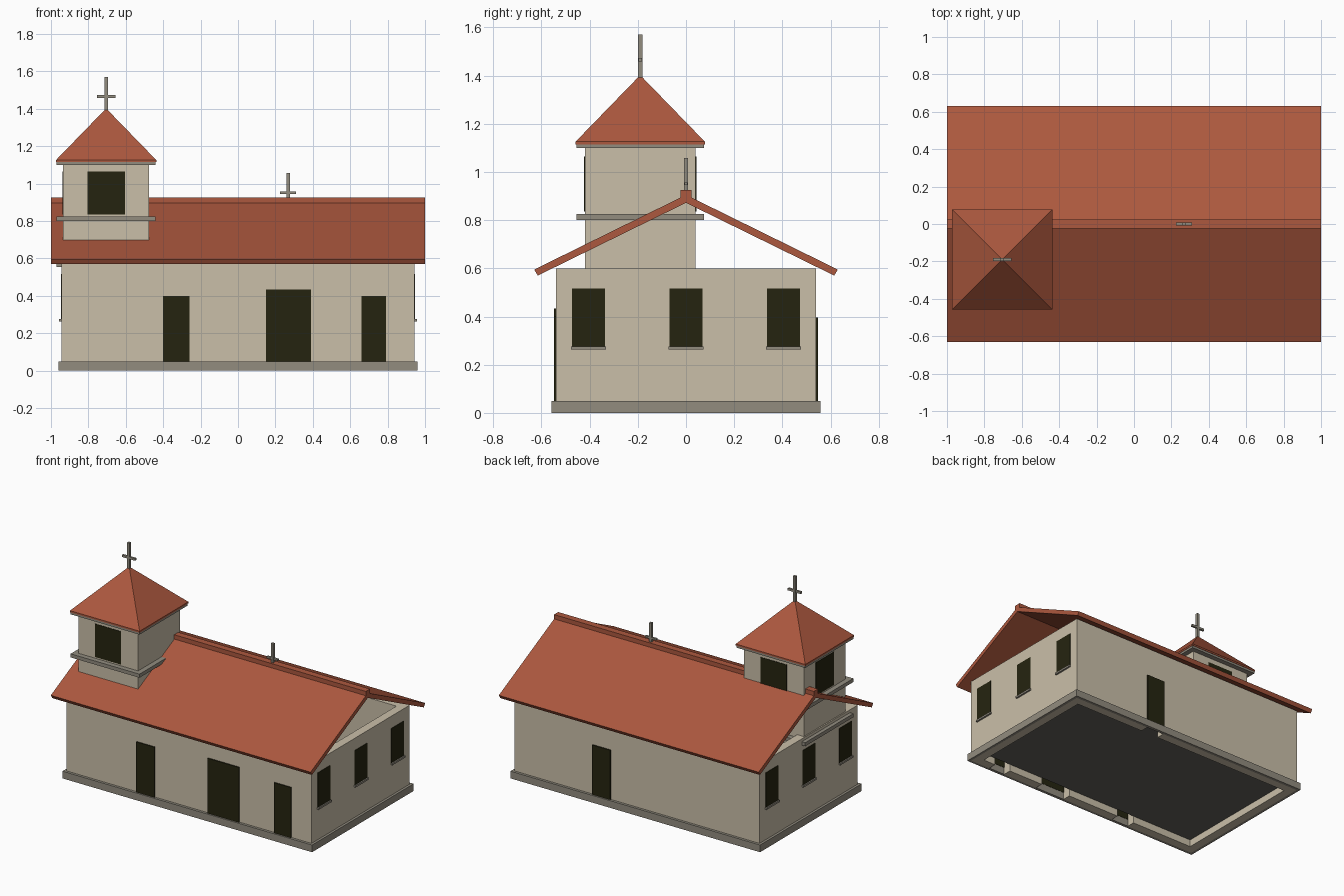
import bpy, bmesh
from mathutils import Vector

cube = bpy.data.objects.get("Cube")
if cube:
    bpy.data.objects.remove(cube, do_unlink=True)


def material(name, rgb):
    linear = [(c / 255 / 12.92 if c < 11 else ((c / 255 + 0.055) / 1.055) ** 2.4) for c in rgb]
    m = bpy.data.materials.new(name)
    m.use_nodes = True
    m.diffuse_color = (*linear, 1)
    m.node_tree.nodes["Principled BSDF"].inputs["Base Color"].default_value = (*linear, 1)
    return m


CREAM = material("cream plaster", (202, 191, 169))
RED = material("red tile", (172, 88, 62))
GREY = material("grey stone", (146, 140, 127))
DARK = material("dark opening", (37, 36, 16))
FLOOR = material("floor grey", (98, 96, 92))


def finish(name, bm, mat):
    bmesh.ops.recalc_face_normals(bm, faces=bm.faces)
    mesh = bpy.data.meshes.new(name)
    bm.to_mesh(mesh)
    bm.free()
    ob = bpy.data.objects.new(name, mesh)
    bpy.context.collection.objects.link(ob)
    if mat:
        mesh.materials.append(mat)
    return ob


def box(name, x, y, z, mat):
    """Box from three (low, high) ranges."""
    bm = bmesh.new()
    bmesh.ops.create_cube(bm, size=1)
    for v in bm.verts:
        v.co = Vector([(lo + hi) / 2 + c * (hi - lo) for c, (lo, hi) in zip(v.co, (x, y, z))])
    return finish(name, bm, mat)


def ring(name, outer, inner, z, mat):
    """Rectangular frame centred on the origin, from two half sizes."""
    bm = bmesh.new()
    corners = [(-1, -1), (1, -1), (1, 1), (-1, 1)]
    loops = [[bm.verts.new((sx * h[0], sy * h[1], height)) for sx, sy in corners]
             for h, height in ((outer, z[0]), (outer, z[1]), (inner, z[1]), (inner, z[0]))]
    for k in range(4):
        a, b = loops[k], loops[(k + 1) % 4]
        for i in range(4):
            j = (i + 1) % 4
            bm.faces.new((a[i], a[j], b[j], b[i]))
    return finish(name, bm, mat)


def extrude_x(name, profile, x, mat):
    """Extrude a (y, z) outline along x."""
    bm = bmesh.new()
    face = bm.faces.new([bm.verts.new((x[0], y, z)) for y, z in profile])
    new = bmesh.ops.extrude_face_region(bm, geom=[face])["geom"]
    moved = [g for g in new if isinstance(g, bmesh.types.BMVert)]
    bmesh.ops.translate(bm, verts=moved, vec=(x[1] - x[0], 0, 0))
    return finish(name, bm, mat)


def cross(name, x, y, z, bar_z, half_bar, r):
    box(name + "_post", (x - r, x + r), (y - r, y + r), z, GREY)
    box(name + "_bar", (x - half_bar, x + half_bar), (y - r * .8, y + r * .8), bar_z, GREY)


# Hall: plinth, hollow walls and floor
HX, HY, T = 0.944, 0.54, 0.06
ring("plinth", (0.961, 0.558), (HX - 0.002, HY - 0.002), (0, 0.05), GREY)
walls = ring("hall_walls", (HX, HY), (HX - T, HY - T), (0, 0.6), CREAM)
box("floor", (-HX + T, HX - T), (-HY + T, HY - T), (0.05, 0.06), FLOOR)

# Doors: a slot through the wall with a dark leaf on its outer side
doors = [("front_left_door", 0.66, 0.79, 0.40, -1), ("front_main_door", 0.15, 0.39, 0.433, -1),
         ("front_right_door", -0.40, -0.26, 0.40, -1), ("back_door", 0.20, 0.34, 0.395, 1)]
for name, x0, x1, top, side in doors:
    box(name, (x0, x1), sorted((side * 0.548, side * 0.536)), (0.05, top), DARK)
    cutter = box(name + "_cutter", (x0 + 0.002, x1 - 0.002),
                 sorted((side * 0.6, side * 0.4)), (-0.05, top - 0.002), None)
    cutter.hide_render = True
    cutter.hide_set(True)
    mod = walls.modifiers.new(name, 'BOOLEAN')
    mod.operation = 'DIFFERENCE'
    mod.solver = 'EXACT'
    mod.object = cutter

# End windows with sills
for side, end in ((1, "left"), (-1, "right")):
    for i, y in enumerate((-0.405, 0, 0.405)):
        name = f"{end}_window_{i + 1}"
        box(name, sorted((side * (HX - 0.002), side * (HX + 0.003))),
            (y - 0.069, y + 0.069), (0.275, 0.516), DARK)
        box(name + "_sill", sorted((side * (HX - 0.01), side * (HX + 0.012))),
            (y - 0.072, y + 0.072), (0.263, 0.276), GREY)

# Open-gabled roof and ridge cap
extrude_x("hall_roof", [(-0.63, 0.595), (0, 0.905), (0.63, 0.595),
                        (0.615, 0.57), (0, 0.872), (-0.615, 0.57)], (-1, 1), RED)
box("ridge_cap", (-1, 1), (-0.023, 0.023), (0.895, 0.925), RED)
cross("ridge_cross", 0.268, 0, (0.92, 1.057), (0.945, 0.957), 0.043, 0.009)

# Bell tower
TX, TY, R, B = -0.705, -0.19, 0.23, 0.265


def tower_box(name, half, z, mat):
    return box(name, (TX - half, TX + half), (TY - half, TY + half), z, mat)


tower_box("tower_shaft", R, (0.56, 1.12), CREAM)
tower_box("tower_lower_belt", B, (0.555, 0.58), GREY)
tower_box("tower_upper_belt", B, (0.80, 0.825), GREY)
tower_box("tower_cornice", B, (1.10, 1.115), GREY)
tower_box("tower_eave", B + 0.003, (1.115, 1.126), RED)

# Belfry openings
P = 0.003
span_z = (0.835, 1.065)
box("belfry_front_opening", (TX - 0.1, TX + 0.1), (TY - R - P, TY - R + P), span_z, DARK)
box("belfry_back_opening", (TX - 0.1, TX + 0.1), (TY + R - P, TY + R + P), span_z, DARK)
box("belfry_right_opening", (TX - R - P, TX - R + P), (TY - 0.1, TY + 0.1), span_z, DARK)

# Pyramid roof and cross
bm = bmesh.new()
apex = bm.verts.new((TX, TY, 1.402))
base = [bm.verts.new((TX + sx * (B + 0.003), TY + sy * (B + 0.003), 1.126))
        for sx, sy in ((-1, -1), (1, -1), (1, 1), (-1, 1))]
for i in range(4):
    bm.faces.new((base[i], base[(i + 1) % 4], apex))
bm.faces.new(base[::-1])
finish("tower_roof", bm, RED)
cross("tower_cross", TX, TY, (1.385, 1.57), (1.458, 1.473), 0.05, 0.009)
